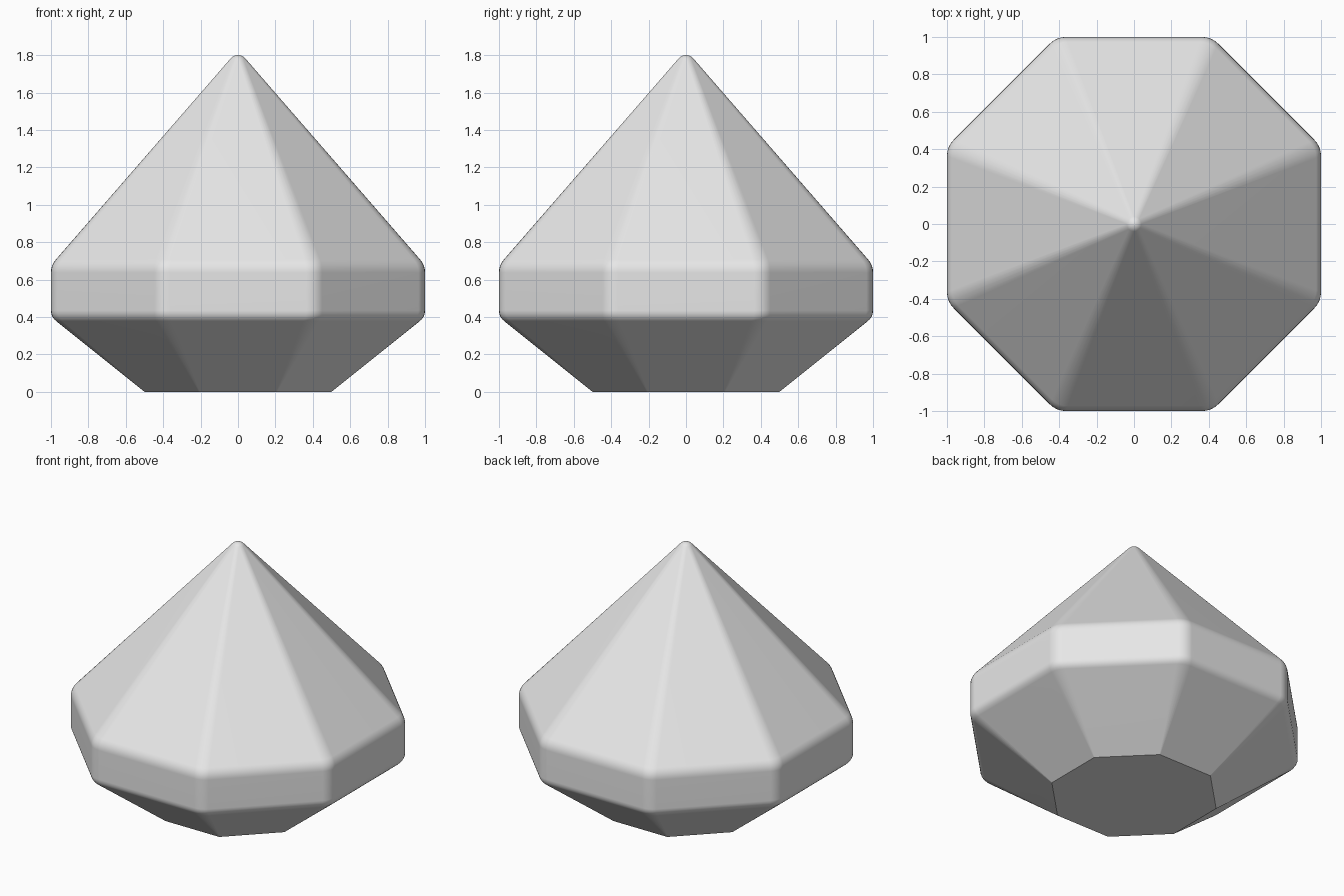
import bpy
import bmesh
from math import sin, cos, pi, radians
from mathutils import Vector

SIDES = 8        # main facets
CORNER = 4       # segments in each rounded corner
STEPS = 4        # segments in each rounded horizontal edge
RIM_ROUND = 0.12

cube = bpy.data.objects.get("Cube")
if cube:
    bpy.data.objects.remove(cube, do_unlink=True)


def fillet(before, corner, after, size):
    """Rounded corner of the side profile."""
    p, c, n = Vector(before), Vector(corner), Vector(after)
    a = c + (p - c).normalized() * size
    b = c + (n - c).normalized() * size
    ts = [i / STEPS for i in range(STEPS + 1)]
    return [a * (1 - t) ** 2 + c * 2 * t * (1 - t) + b * t * t for t in ts]


def ring(bm, r, z, rounding):
    """Octagon with flats at distance r and rounded corners."""
    half = pi / SIDES
    core = (r - rounding) / cos(half)
    verts = []
    for s in range(SIDES):
        mid = half + s * 2 * half
        for k in range(CORNER + 1):
            a = mid - half + 2 * half * k / CORNER
            verts.append(bm.verts.new((core * cos(mid) + rounding * cos(a),
                                       core * sin(mid) + rounding * sin(a), z)))
    return verts


# Side profile: narrow base, upright girdle, tall crown
base, low, high, apex = (0.5, 0), (1, 0.4), (1, 0.677), (0, 1.827)
lower = fillet(base, low, high, 0.035)
upper = fillet(low, high, apex, 0.04)

# Rounded tip, tangent to the crown
tip_r, tilt = 0.052, radians(49)
tip_z = 1.8 - tip_r
tip = [(tip_r * sin(tilt * (1 - i / STEPS)), tip_z + tip_r * cos(tilt * (1 - i / STEPS)))
       for i in range(STEPS)]

bm = bmesh.new()
rings = [ring(bm, *base, 0.008)]
rings += [ring(bm, p.x, p.y, RIM_ROUND) for p in lower + upper]
rings += [ring(bm, r, z, r * 0.999) for r, z in tip]
count = len(rings[0])
for a, b in zip(rings, rings[1:]):
    for i in range(count):
        j = (i + 1) % count
        bm.faces.new((a[i], a[j], b[j], b[i]))
bm.faces.new(rings[0][::-1])
top = bm.verts.new((0, 0, 1.8))
for i in range(count):
    bm.faces.new((rings[-1][i], rings[-1][(i + 1) % count], top))
bmesh.ops.recalc_face_normals(bm, faces=bm.faces)

mesh = bpy.data.meshes.new("gem")
bm.to_mesh(mesh)
bm.free()
gem = bpy.data.objects.new("gem", mesh)
bpy.context.collection.objects.link(gem)

# Plain grey material
grey = bpy.data.materials.new("light_grey")
grey.use_nodes = True
colour = (0.8, 0.8, 0.8, 1)
grey.diffuse_color = colour
grey.node_tree.nodes["Principled BSDF"].inputs["Base Color"].default_value = colour
mesh.materials.append(grey)

# Smooth rounded edges, flat facets, sharp base
bpy.ops.object.select_all(action="DESELECT")
gem.select_set(True)
bpy.context.view_layer.objects.active = gem
bpy.ops.object.shade_smooth_by_angle(angle=radians(30))
weighted = gem.modifiers.new("flat_facets", "WEIGHTED_NORMAL")
weighted.keep_sharp = True
